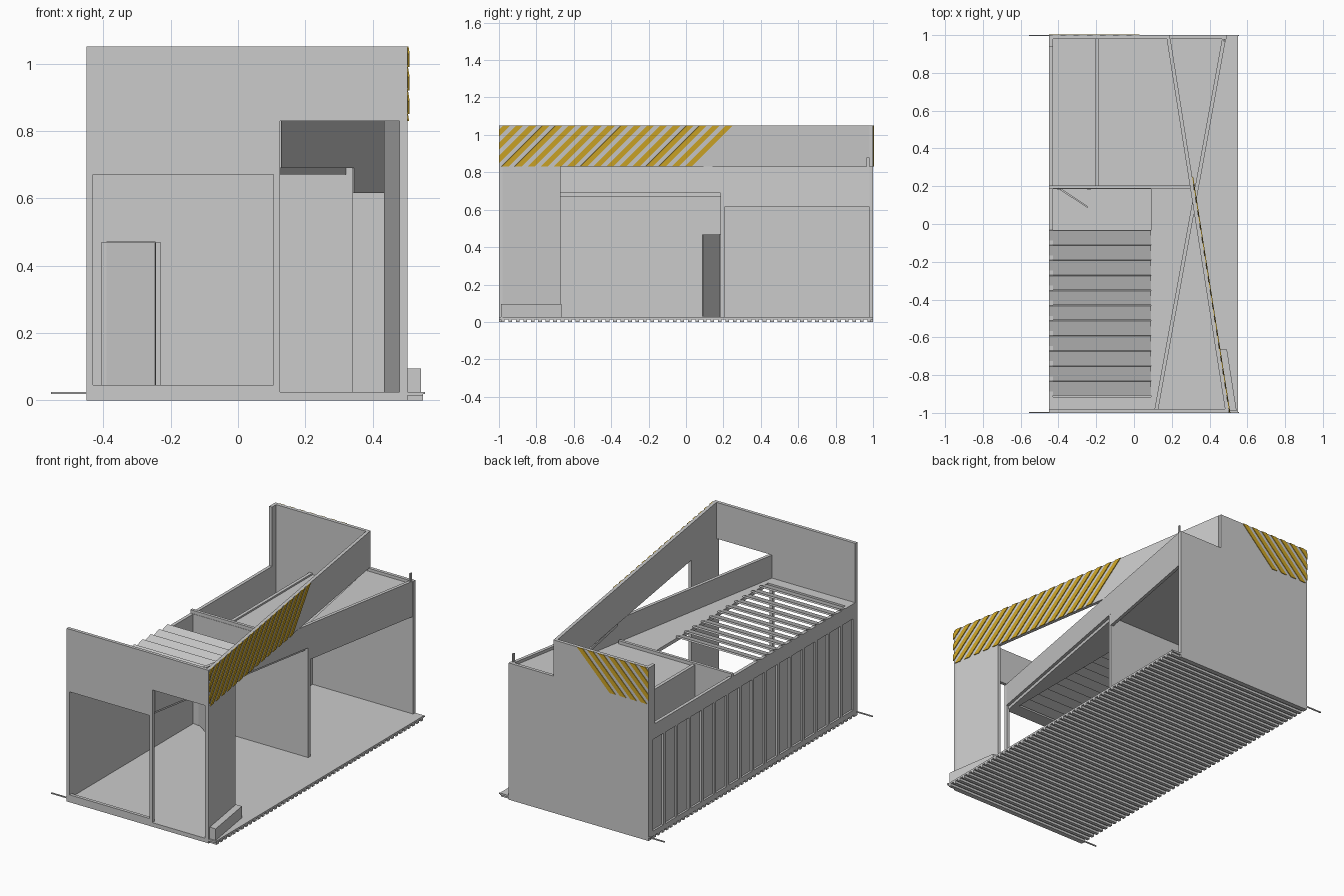
import bpy, bmesh, math
from mathutils import Vector, Matrix

if "Cube" in bpy.data.objects:
    bpy.data.objects.remove(bpy.data.objects["Cube"])

FLOOR, DECK, BEAM, TOP = 0.025, 0.69, 0.83, 1.05
T = 0.02  # wall thickness


def finish(name, bm, mat=None):
    bmesh.ops.recalc_face_normals(bm, faces=bm.faces)
    me = bpy.data.meshes.new(name)
    bm.to_mesh(me)
    bm.free()
    ob = bpy.data.objects.new(name, me)
    bpy.context.collection.objects.link(ob)
    if mat:
        me.materials.append(mat)
    return ob


def extrude(bm, pts, vec):
    face = bm.faces.new([bm.verts.new(p) for p in pts])
    new = bmesh.ops.extrude_face_region(bm, geom=[face], use_keep_orig=True)['geom']
    bmesh.ops.translate(bm, vec=vec, verts=[v for v in new if isinstance(v, bmesh.types.BMVert)])


def prism(name, pts, z0, z1):
    bm = bmesh.new()
    extrude(bm, [(x, y, z0) for x, y in pts], (0, 0, z1 - z0))
    return finish(name, bm)


def boxes(name, items):
    # each item: x0, x1, y0, y1, z0, z1
    bm = bmesh.new()
    for x0, x1, y0, y1, z0, z1 in items:
        m = Matrix.Translation(((x0 + x1) / 2, (y0 + y1) / 2, (z0 + z1) / 2)) \
            @ Matrix.Diagonal((x1 - x0, y1 - y0, z1 - z0, 1))
        bmesh.ops.create_cube(bm, size=1, matrix=m)
    return finish(name, bm)


# outer faces of the two crossing diagonal walls, as x at a given y
def low_x(y):
    return 0.125 + 0.1825 * (y + 1)


def high_x(y):
    return 0.505 - 0.1575 * (y + 1)


def diagonal(name, fx, y0, y1, z0, z1, t0=-T, t1=0.0):
    return prism(name, [(fx(y0) + t0, y0), (fx(y0) + t1, y0),
                        (fx(y1) + t1, y1), (fx(y1) + t0, y1)], z0, z1)


# floor, joists underneath and thin end rails
boxes("floor", [(-0.45, 0.55, -1, 1, 0.014, FLOOR)])
N = 50
boxes("floor_joists", [(-0.45, 0.55, -0.99 + i * 1.96 / (N - 1), -0.97 + i * 1.96 / (N - 1), 0, 0.014)
                       for i in range(N)])
boxes("end_rails", [(-0.555, 0.555, y, y + 0.006, 0.018, 0.025) for y in (-1, 0.994)])

# front wall with a wide opening and a tall opening
Y0, Y1 = -1, -0.98
boxes("front_wall", [
    (-0.45, -0.43, Y0, Y1, 0, BEAM), (-0.43, 0.105, Y0, Y1, 0, 0.045),
    (-0.43, 0.105, Y0, Y1, 0.67, BEAM), (0.105, 0.125, Y0, Y1, 0, BEAM),
    (0.125, 0.48, Y0, Y1, 0, FLOOR), (0.48, 0.503, Y0, Y1, 0, BEAM),
    (-0.45, 0.503, Y0, Y1, BEAM, TOP)])

# stepped back wall with short corner return and stub post
bm = bmesh.new()
extrude(bm, [(x, 0.98, z) for x, z in [(-0.45, 0), (0.49, 0), (0.49, BEAM), (0.19, BEAM),
                                       (0.19, TOP), (-0.45, TOP)]], (0, 0.02, 0))
finish("back_wall", bm)
boxes("corner_return", [(-0.45, -0.43, 0.94, 0.98, DECK, TOP)])
boxes("stub_post", [(0.474, 0.482, 0.965, 0.98, 0.78, 0.88)])

# high diagonal wall: beam along the whole length plus front column and bench
diagonal("high_diagonal_beam", high_x, -0.98, 0.98, BEAM, TOP)
diagonal("front_column", high_x, -0.98, -0.67, FLOOR, BEAM)
diagonal("bench", high_x, -0.99, -0.665, FLOOR, 0.095, 0, 0.04)

# low diagonal beam, deeper towards the back
diagonal("low_diagonal_beam_front", low_x, -0.98, 0.2, DECK, BEAM)
diagonal("low_diagonal_beam_back", low_x, 0.2, 0.98, 0.615, BEAM)

# left wall: panel, studs, top band
boxes("left_wall_panel", [(-0.438, -0.43, -0.98, 0.98, FLOOR, DECK)])
boxes("left_wall_band", [(-0.45, -0.438, -0.98, 0.98, 0.60, DECK),
                         (-0.45, -0.438, -0.98, 0.98, FLOOR, 0.045)])
boxes("left_wall_studs", [(-0.45, -0.438, y - 0.01, y + 0.01, 0.045, 0.60)
                          for y in [-0.97 + i * 1.94 / 16 for i in range(17)]])

# cross partition with doorway, open door leaf and its frame
xe = low_x(0.2) - 0.002
boxes("cross_partition", [
    (-0.43, -0.405, 0.185, 0.205, FLOOR, 0.47), (-0.23, xe, 0.185, 0.205, FLOOR, 0.47),
    (-0.43, xe, 0.185, 0.205, 0.47, DECK), (-0.45, 0.31, 0.187, 0.205, DECK, 0.71)])
boxes("door_frame", [(-0.405, -0.39, 0.18, 0.205, FLOOR, 0.47), (-0.245, -0.23, 0.18, 0.205, FLOOR, 0.47)])
prism("door_leaf", [(-0.39, 0.18), (-0.247, 0.085), (-0.243, 0.092), (-0.384, 0.187)], 0.03, 0.468)

# small back room: side partition and lower ceiling
boxes("room_partition", [(-0.205, -0.185, 0.205, 0.98, FLOOR, DECK + 0.01)])
boxes("room_ceiling", [(-0.43, -0.205, 0.205, 0.98, 0.47, 0.49)])

# roof plates
prism("back_roof", [(-0.185, 0.205), (low_x(0.205) - T, 0.205), (low_x(0.98) - T, 0.98), (-0.185, 0.98)],
      0.67, DECK)
prism("front_roof", [(0.09, -0.98), (low_x(-0.98) - T + 0.003, -0.98), (low_x(0.185) - T, 0.185), (0.09, 0.185)],
      0.67, DECK)
boxes("front_roof_strip", [(-0.43, 0.09, -0.98, -0.915, 0.67, DECK)])
prism("wedge_roof", [(high_x(0.2), 0.2), (low_x(0.2) - T, 0.2), (low_x(0.98) - T, 0.98), (high_x(0.98) - T, 0.98)],
      0.795, 0.812)

# tilted roof slats
bm = bmesh.new()
for i in range(11):
    m = (Matrix.Translation((-0.18, -0.07 - 0.08 * i, 0.69)) @ Matrix.Rotation(math.radians(18), 4, 'X')
         @ Matrix.Diagonal((0.54, 0.079, 0.01, 1)))
    bmesh.ops.create_cube(bm, size=1, matrix=m)
finish("roof_slats", bm)

# slanted warning stripes, clipped at the wall end
amber = bpy.data.materials.new("amber")
amber.diffuse_color = (0.62, 0.38, 0.02, 1)
amber.use_nodes = True
amber.node_tree.nodes["Principled BSDF"].inputs["Base Color"].default_value = amber.diffuse_color


def stripes(name, place, vec, u_end, u_min, pitch, width):
    # u_end is the bottom end of the last stripe; all lean 45 degrees
    bm, h, u = bmesh.new(), TOP - BEAM, u_end
    while u + h > u_min + 0.01:
        pts = [(u - width, 0), (u, 0), (u + h, h), (u + h - width, h)]
        out = []
        for (a, za), (b, zb) in zip(pts, pts[1:] + pts[:1]):
            if a >= u_min:
                out.append((a, za))
            if (a < u_min) != (b < u_min):
                k = (u_min - a) / (b - a)
                out.append((u_min, za + k * (zb - za)))
        extrude(bm, [place(p, BEAM + z) for p, z in out], vec)
        u -= pitch
    return finish(name, bm, amber)


stripes("side_stripes", lambda u, z: (high_x(u), u, z), (0.005, 0.0008, 0), 0.03, -1.0, 0.07, 0.038)
stripes("back_stripes", lambda u, z: (u, 1.0, z), (0, 0.004, 0), -0.19, -0.45, 0.07, 0.038)
